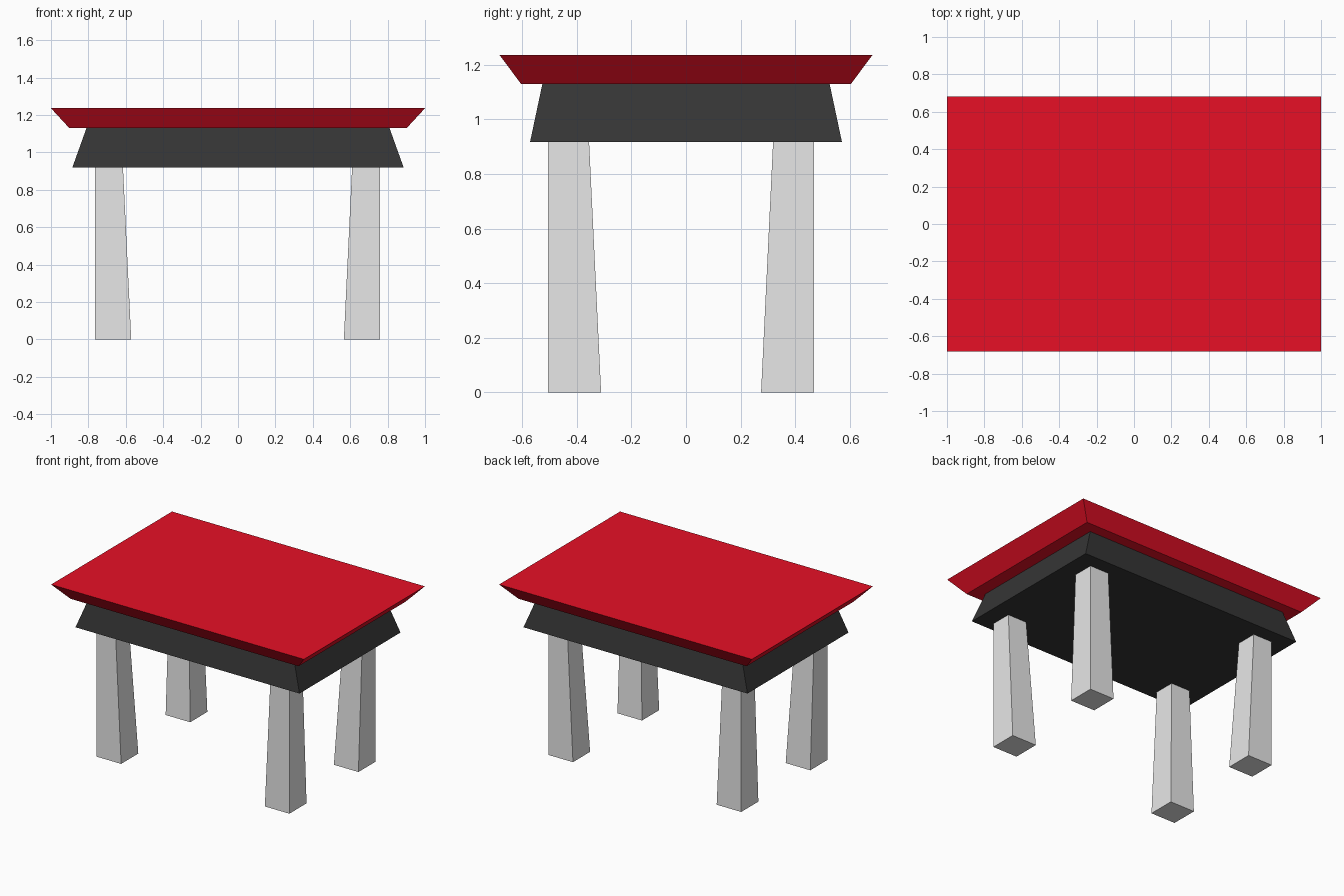
import bpy
import bmesh

cube = bpy.data.objects.get("Cube")
if cube:
    bpy.data.objects.remove(cube, do_unlink=True)


def material(name, rgb):
    mat = bpy.data.materials.new(name)
    mat.use_nodes = True
    color = (*rgb, 1.0)
    mat.diffuse_color = color
    mat.node_tree.nodes["Principled BSDF"].inputs["Base Color"].default_value = color
    return mat


def tapered_block(name, bottom, top, z0, z1, mat):
    """Block between two rectangles, each given as (x0, x1, y0, y1)."""
    bm = bmesh.new()
    bmesh.ops.create_cube(bm, size=2)
    for v in bm.verts:
        rect, z = (top, z1) if v.co.z > 0 else (bottom, z0)
        v.co = (rect[v.co.x > 0], rect[2 + (v.co.y > 0)], z)
    bmesh.ops.recalc_face_normals(bm, faces=bm.faces)
    mesh = bpy.data.meshes.new(name)
    bm.to_mesh(mesh)
    bm.free()
    mesh.materials.append(mat)
    obj = bpy.data.objects.new(name, mesh)
    bpy.context.collection.objects.link(obj)
    return obj


def centred(hx, hy):
    return (-hx, hx, -hy, hy)


red = material("roof red", (0.8, 0.005, 0.019))
charcoal = material("charcoal", (0.036, 0.036, 0.036))
grey = material("light grey", (0.8, 0.8, 0.8))

LEG_TOP, BEAM_TOP, ROOF_TOP = 0.918, 1.13, 1.236

# Flared roof slab and the dark frame below it
tapered_block("roof", centred(0.902, 0.604), centred(1.0, 0.683), BEAM_TOP, ROOF_TOP, red)
tapered_block("frame", centred(0.886, 0.571), centred(0.81, 0.526), LEG_TOP, BEAM_TOP, charcoal)


# Legs: outer sides upright, inner sides tapering upward
def span(outer, width):
    inner = outer - width if outer > 0 else outer + width
    return tuple(sorted((outer, inner)))


for x_name, x in (("right", -0.765), ("left", 0.76)):
    for y_name, y in (("front", -0.505), ("back", 0.469)):
        foot, head = (span(x, w) + span(y, w) for w in (0.194, 0.15))
        tapered_block(f"{y_name}_{x_name}_leg", foot, head, 0, LEG_TOP, grey)
